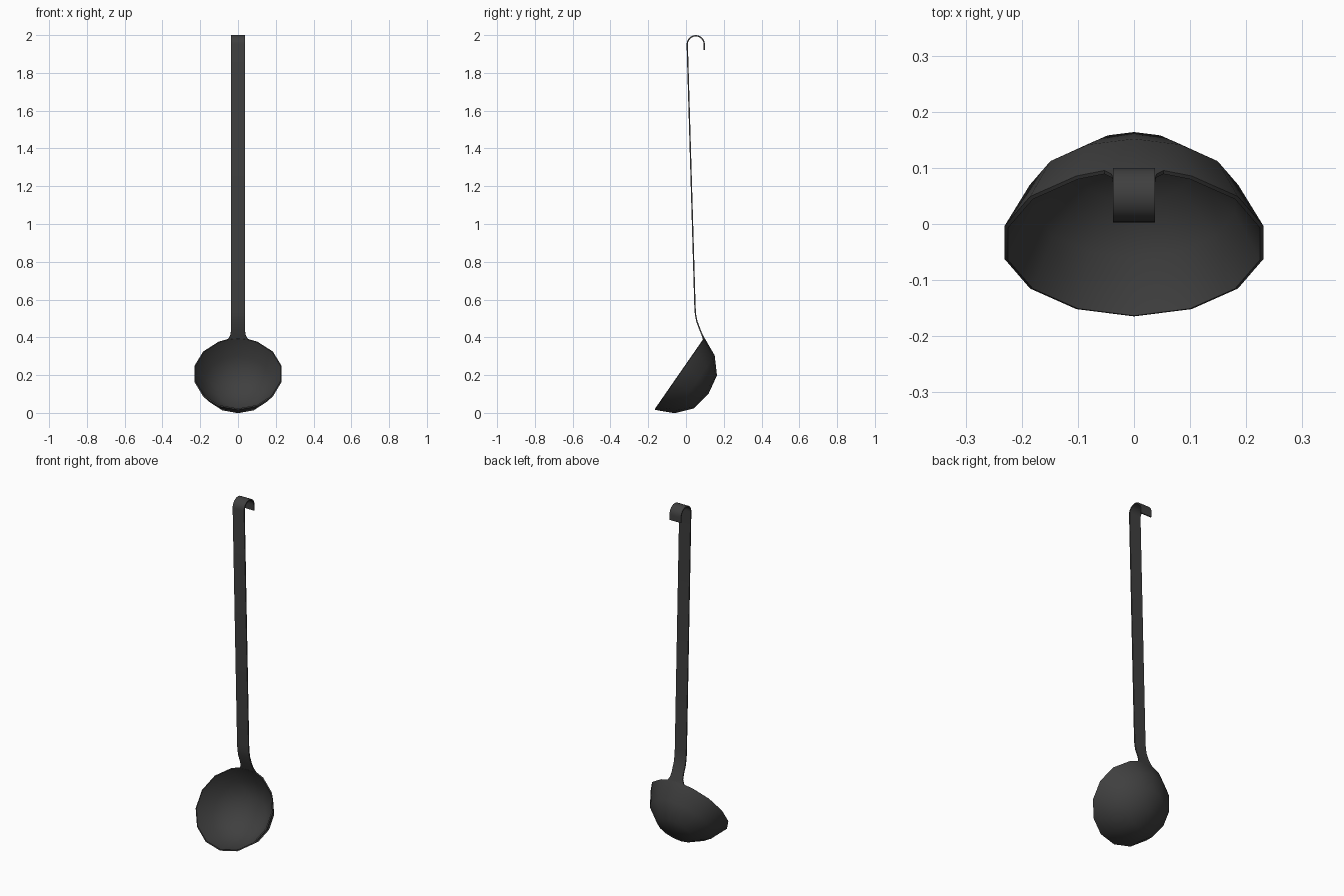
import bpy
from math import sin, cos, pi, radians
from mathutils import Vector

cube = bpy.data.objects.get("Cube")
if cube:
    bpy.data.objects.remove(cube, do_unlink=True)

THICK = 0.007

metal = bpy.data.materials.new("dark grey metal")
metal.use_nodes = True
colour = (0.05, 0.05, 0.05, 1)
metal.diffuse_color = colour
metal.node_tree.nodes["Principled BSDF"].inputs["Base Color"].default_value = colour


def sheet(name, verts, faces, angle):
    """Thin metal sheet, thickened to the inside of its faces."""
    mesh = bpy.data.meshes.new(name)
    mesh.from_pydata(verts, [], faces)
    mesh.materials.append(metal)
    obj = bpy.data.objects.new(name, mesh)
    bpy.context.collection.objects.link(obj)
    bpy.ops.object.select_all(action='DESELECT')
    obj.select_set(True)
    bpy.context.view_layer.objects.active = obj
    solid = obj.modifiers.new("thickness", 'SOLIDIFY')
    solid.thickness = THICK
    solid.offset = -1
    solid.use_even_offset = True
    bpy.ops.object.modifier_apply(modifier=solid.name)
    bpy.ops.object.shade_smooth_by_angle(angle=radians(angle))
    return obj


# Bowl: fourteen-sided tilted cup, with two extra columns beside the neck
centre = Vector((0, -0.033, 0.206))
up = Vector((0, 0.57, 0.822))
deep = Vector((0, 0.822, -0.57))
step = 2 * pi / 14
angles = [0, step / 2] + [step * i for i in range(1, 14)] + [-step / 2]
rings = [(0.231, 0), (0.186, 0.096), (0.106, 0.166)]


def bowl_point(ring, a):
    radius, depth = rings[ring]
    if ring and abs(a) == step / 2:
        radius *= cos(step / 2)
    return (centre + Vector((1.025 * radius * sin(a), 0, 0))
            + up * radius * cos(a) + deep * depth)


n = len(angles)
verts = [bowl_point(k, a) for k in range(len(rings)) for a in angles]
verts.append(centre + deep * 0.185)
faces = []
for i in range(n):
    j = (i + 1) % n
    for k in range(len(rings) - 1):
        faces.append((k * n + i, k * n + j, (k + 1) * n + j, (k + 1) * n + i))
    last = (len(rings) - 1) * n
    faces.append((last + i, last + j, len(verts) - 1))
sheet("bowl", verts, faces, 45)

# Handle: flat strip growing from the rim, ending in a rounded hook
rows = [[bowl_point(0, a) for a in (-step / 2, 0, step / 2)]]
path = [(0.040, 0.089, 0.413), (0.037, 0.078, 0.440), (0.037, 0.061, 0.485),
        (0.037, 0.054, 0.520), (0.037, 0.051, 0.560)]
hook_r, hook_y, hook_z = 0.0415, 0.0515, 1.9515
for i in range(13):
    t = pi - pi * i / 12
    path.append((0.037, hook_y + hook_r * cos(t), hook_z + hook_r * sin(t)))
path.append((0.037, hook_y + hook_r, 1.92))
for half, y, z in path:
    rows.append([Vector((s * half, y, z)) for s in (-1, 0, 1)])

verts = [v for row in rows for v in row]
faces = [(3 * j + c, 3 * j + 3 + c, 3 * j + 4 + c, 3 * j + 1 + c)
         for j in range(len(rows) - 1) for c in (0, 1)]
sheet("handle", verts, faces, 40)
